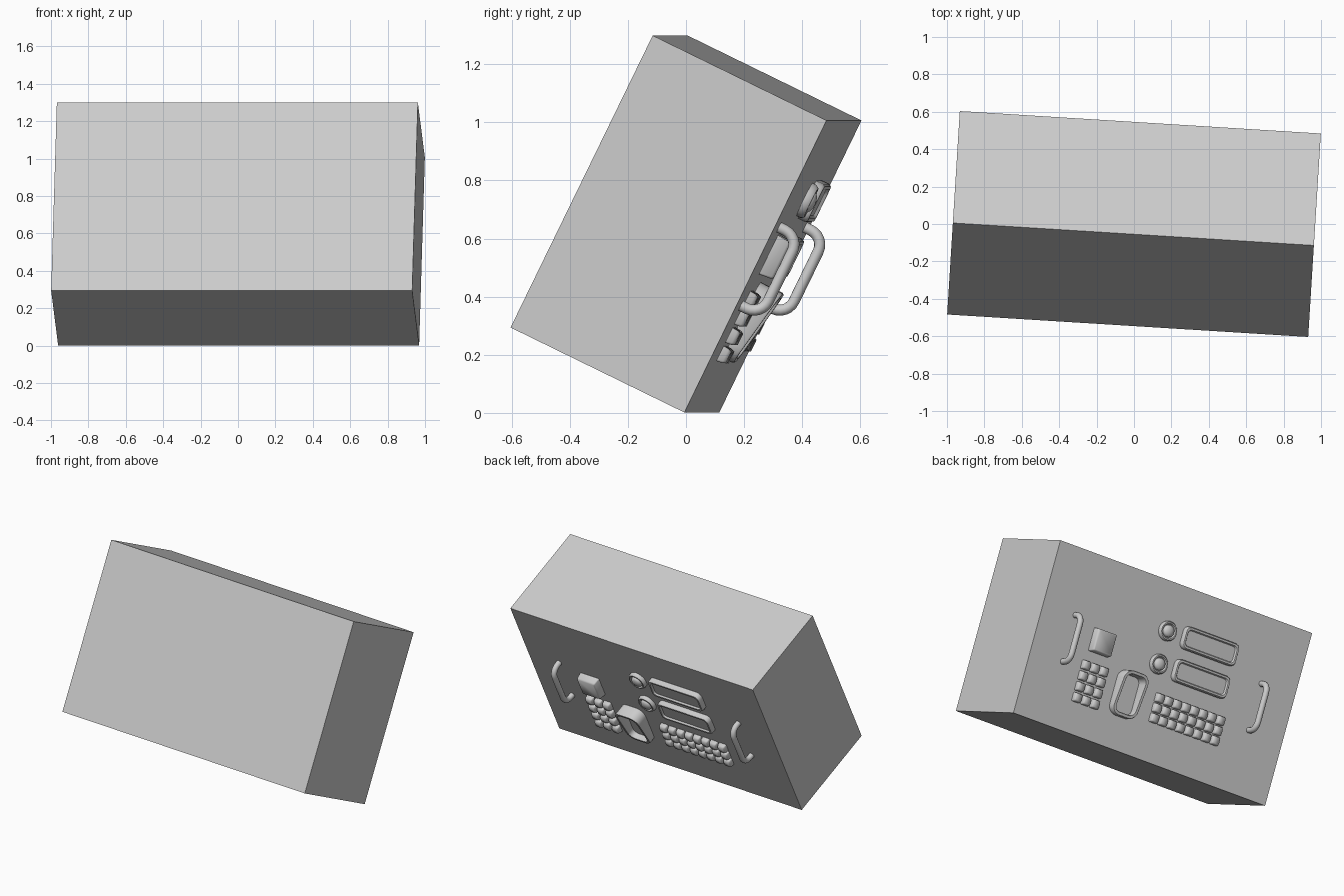
import bpy, bmesh, math
from mathutils import Matrix, Vector

if "Cube" in bpy.data.objects:
    bpy.data.objects.remove(bpy.data.objects["Cube"])

W, D, H = 1.934, 0.667, 1.118
BODY = (Matrix.Translation((0, 0, 0.65)) @ Matrix.Rotation(math.radians(-3.56), 4, 'Z')
        @ Matrix.Rotation(math.radians(-26), 4, 'X'))
# panel frame: x across the control face, y up it, z outward
PANEL = BODY @ Matrix.Translation((0, D / 2, 0)) @ Matrix(
    ((-1, 0, 0, 0), (0, 0, 1, 0), (0, 1, 0, 0), (0, 0, 0, 1)))


def finish(name, bm, matrix, angle=None):
    bmesh.ops.recalc_face_normals(bm, faces=bm.faces)
    me = bpy.data.meshes.new(name)
    bm.to_mesh(me)
    bm.free()
    ob = bpy.data.objects.new(name, me)
    bpy.context.collection.objects.link(ob)
    ob.matrix_world = matrix
    if angle:
        bpy.ops.object.select_all(action='DESELECT')
        ob.select_set(True)
        bpy.context.view_layer.objects.active = ob
        bpy.ops.object.shade_smooth_by_angle(angle=math.radians(angle))
    return ob


def loft(bm, cx, cy, layers, seg=4, slope=0.0, cap=True):
    """Stack rounded-rectangle outlines (width, height, z, radius)."""
    rings = []
    for w, h, z, r in layers:
        ring = []
        for k, (sx, sy) in enumerate(((1, 1), (-1, 1), (-1, -1), (1, -1))):
            for i in range(seg + 1):
                t = math.pi / 2 * (k + i / seg)
                x = sx * (w / 2 - r) + r * math.cos(t)
                y = sy * (h / 2 - r) + r * math.sin(t)
                zz = z + slope * y if z > 0 else z
                ring.append(bm.verts.new((cx + x, cy + y, zz)))
        rings.append(ring)
    n = len(rings[0])
    for a, b in zip(rings, rings[1:]):
        for i in range(n):
            j = (i + 1) % n
            bm.faces.new((a[i], a[j], b[j], b[i]))
    if cap:
        bm.faces.new(rings[-1])


# cabinet body
bm = bmesh.new()
bmesh.ops.create_cube(bm, size=1)
bmesh.ops.scale(bm, vec=(W, D, H), verts=bm.verts)
finish("cabinet", bm, BODY)


# grab handles: a tube swept along a rounded U
def handle(name, x):
    half, out, r = 0.15, 0.078, 0.055
    path = [Vector((0, half, -0.005))]
    for cy, start in ((half - r, 0), (r - half, 90)):
        for i in range(7):
            t = math.radians(start + 15 * i)
            s, c = math.sin(t), math.cos(t)
            path.append(Vector((0, cy + r * c, out - r + r * s)))
    path.append(Vector((0, -half, -0.005)))
    bm = bmesh.new()
    rings = []
    for i, p in enumerate(path):
        d = (path[min(i + 1, len(path) - 1)] - path[max(i - 1, 0)]).normalized()
        side = Vector((1, 0, 0))
        up = d.cross(side)
        rings.append([bm.verts.new(p + 0.019 * (math.cos(a) * side + math.sin(a) * up))
                      for a in (math.tau * k / 12 for k in range(12))])
    for a, b in zip(rings, rings[1:]):
        for k in range(12):
            j = (k + 1) % 12
            bm.faces.new((a[k], a[j], b[j], b[k]))
    finish(name, bm, PANEL @ Matrix.Translation((x, 0, 0)), 40)


handle("handle_left", -0.72)
handle("handle_right", 0.71)


# displays: rounded frames with a shallow recessed window
for i, y in enumerate((0.256, 0.045)):
    bm = bmesh.new()
    loft(bm, 0.267, y, [(.41, .145, -.002, .035), (.41, .145, .026, .035), (.398, .133, .035, .03),
                        (.375, .11, .035, .025), (.36, .098, .024, .02)])
    finish(f"display_{i + 1}", bm, PANEL, 35)


# knobs: round collar, groove and domed centre
for i, y in enumerate((0.256, 0.042)):
    bm = bmesh.new()
    prof = [(.063, -.002), (.063, .015), (.056, .026), (.048, .026), (.042, .014),
            (.039, .014), (.037, .026), (.028, .034), (.014, .039), (.004, .04)]
    loft(bm, -0.05, y, [(2 * r, 2 * r, z, r - 1e-4) for r, z in prof], seg=6)
    bmesh.ops.remove_doubles(bm, verts=bm.verts, dist=0.0003)
    finish(f"knob_{i + 1}", bm, PANEL, 45)


# square button: softly tapered block
bm = bmesh.new()
loft(bm, -0.489, 0.045, [(.15, .15, -.002, .006), (.142, .142, .042, .008), (.128, .128, .052, .008)], seg=2)
finish("square_button", bm, PANEL, 60)


# keypads: grids of tapered keys
def keypad(name, xs, ys):
    bm = bmesh.new()
    for x in xs:
        for y in ys:
            loft(bm, x, y, [(.058, .058, -.002, .006), (.054, .054, .02, .008),
                            (.044, .044, .032, .01)], seg=2)
    finish(name, bm, PANEL, 60)


keypad("number_keys", [-0.557 + 0.068 * i for i in range(3)], [-0.123 - 0.07 * j for j in range(4)])
keypad("letter_keys", [0.02 + 0.0665 * i for i in range(8)], [-0.157 - 0.065 * j for j in range(3)])


# hood: open rounded frame, taller at its upper end
bm = bmesh.new()
loft(bm, -0.217, -0.207, [(.19, .29, -.002, .06), (.19, .29, .056, .06), (.182, .282, .062, .056),
                          (.15, .25, .062, .042), (.142, .242, .056, .038), (.142, .242, -.002, .038)],
     seg=6, slope=0.17, cap=False)
finish("hood", bm, PANEL, 40)
